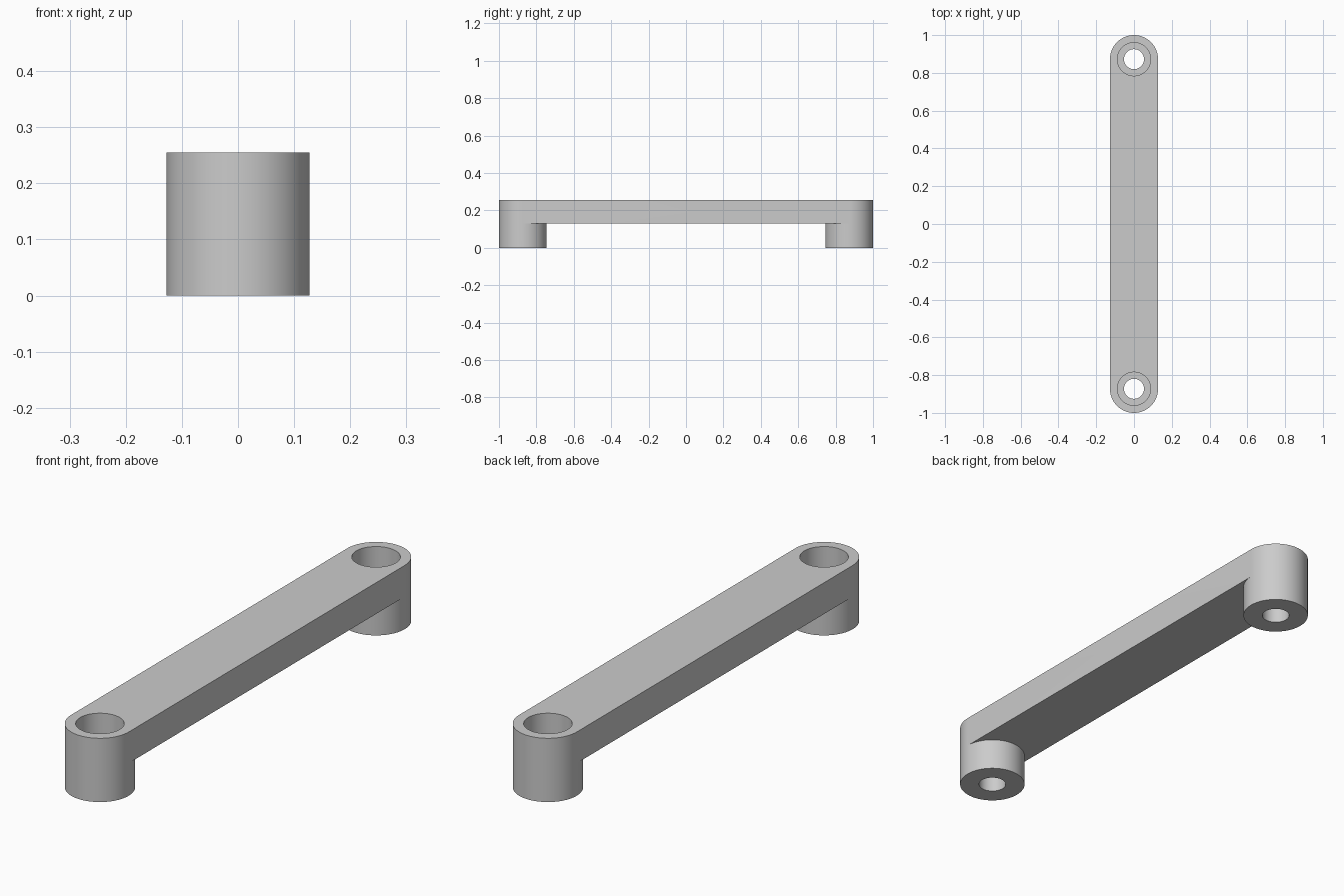
import bpy, bmesh, math

if "Cube" in bpy.data.objects:
    bpy.data.objects.remove(bpy.data.objects["Cube"])

R, BORE, HOLE = 0.1275, 0.088, 0.053       # outer, counterbore and bolt hole radii
C = 1.0 - R                                # distance of each post from the middle
H, UNDER, SEAT = 0.255, 0.13, 0.127        # top, underside of bar, counterbore floor
N = 64

grey = bpy.data.materials.new("grey")
grey.diffuse_color = (0.6, 0.6, 0.6, 1)
grey.use_nodes = True
grey.node_tree.nodes["Principled BSDF"].inputs["Base Color"].default_value = grey.diffuse_color

bm = bmesh.new()


def ring(radius, z, s):
    """Circle around a post; s = 1 for the back end, -1 for the front end."""
    return [bm.verts.new((s * radius * math.cos(2 * math.pi * i / N),
                          s * (C + radius * math.sin(2 * math.pi * i / N)), z))
            for i in range(N)]


def band(a, b, first=0, last=N):
    """Quads between two rings, over part of the circle."""
    for i in range(first, last):
        j = (i + 1) % N
        bm.faces.new((a[i], a[j], b[j], b[i]))


tops, mids = [], []
for s in (1, -1):
    # Post: outer wall, full height only on the outward half
    foot, mid, top = ring(R, 0, s), ring(R, UNDER, s), ring(R, H, s)
    band(foot, mid)
    band(mid, top, 0, N // 2)
    # Bolt hole with counterbore
    hole_low, hole_high = ring(HOLE, 0, s), ring(HOLE, SEAT, s)
    bore_low, bore_high = ring(BORE, SEAT, s), ring(BORE, H, s)
    for a, b in ((top, bore_high), (bore_high, bore_low), (bore_low, hole_high),
                 (hole_high, hole_low), (hole_low, foot)):
        band(a, b)
    # Inward half circle, where the bar meets the post
    arc = list(range(N // 2, N)) + [0]
    tops.append([top[i] for i in arc])
    mids.append([mid[i] for i in arc])

# Bar: top, underside and two sides
bm.faces.new(tops[0] + tops[1])
bm.faces.new(mids[0] + mids[1])
for k in (0, 1):
    bm.faces.new((mids[k][-1], mids[1 - k][0], tops[1 - k][0], tops[k][-1]))

bmesh.ops.recalc_face_normals(bm, faces=bm.faces)
mesh = bpy.data.meshes.new("handle_bar")
bm.to_mesh(mesh)
bm.free()
mesh.materials.append(grey)

handle = bpy.data.objects.new("handle_bar", mesh)
bpy.context.collection.objects.link(handle)
bpy.context.view_layer.objects.active = handle
handle.select_set(True)
bpy.ops.object.shade_smooth_by_angle(angle=math.radians(30))
